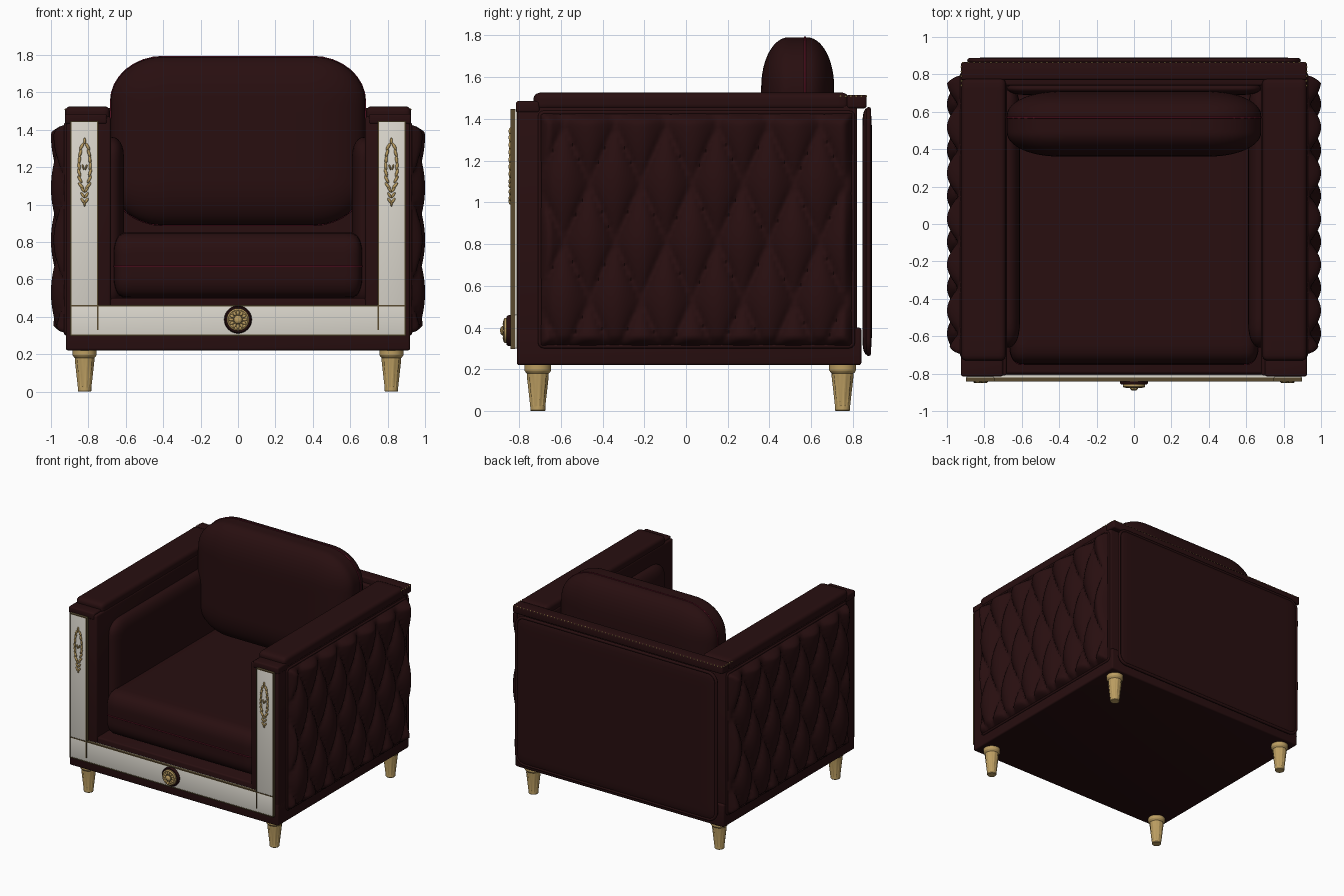
import bpy, bmesh, math
from mathutils import Vector, Matrix

if "Cube" in bpy.data.objects:
    bpy.data.objects.remove(bpy.data.objects["Cube"])


def material(name, rgb):
    m = bpy.data.materials.new(name)
    m.diffuse_color = (*rgb, 1)
    m.use_nodes = True
    m.node_tree.nodes["Principled BSDF"].inputs["Base Color"].default_value = m.diffuse_color
    return m


BURGUNDY = material("burgundy velvet", (0.021, 0.0045, 0.005))
CRIMSON = material("crimson piping", (0.09, 0.006, 0.016))
IVORY = material("ivory lacquer", (0.72, 0.69, 0.62))
GOLD = material("gold", (0.50, 0.34, 0.12))
BRONZE = material("dark bronze", (0.10, 0.07, 0.03))


def finish(name, bm, mat, mirror=False, angle=40):
    if mirror:  # add a copy on the other side of x = 0
        geo = bmesh.ops.duplicate(bm, geom=bm.verts[:] + bm.edges[:] + bm.faces[:])["geom"]
        for v in geo:
            if isinstance(v, bmesh.types.BMVert):
                v.co.x *= -1
        bmesh.ops.reverse_faces(bm, faces=[f for f in geo if isinstance(f, bmesh.types.BMFace)])
    me = bpy.data.meshes.new(name)
    bm.to_mesh(me)
    bm.free()
    ob = bpy.data.objects.new(name, me)
    bpy.context.collection.objects.link(ob)
    me.materials.append(mat)
    bpy.ops.object.select_all(action='DESELECT')
    ob.select_set(True)
    bpy.context.view_layer.objects.active = ob
    bpy.ops.object.shade_smooth_by_angle(angle=math.radians(angle))
    return ob


def add_box(bm, lo, hi):
    lo, hi = Vector(lo), Vector(hi)
    size = hi - lo
    bmesh.ops.create_cube(bm, size=1, matrix=Matrix.Translation((lo + hi) / 2) @ Matrix.Diagonal((*size, 1)))


def box(name, lo, hi, mat, bevel=0.012, mirror=False):
    bm = bmesh.new()
    add_box(bm, lo, hi)
    if bevel:
        bmesh.ops.bevel(bm, geom=bm.edges[:], offset=bevel, segments=3, profile=0.5, affect='EDGES')
    return finish(name, bm, mat, mirror)


def pillow(name, lo, hi, rad, mat=BURGUNDY, mirror=False, cuts=22):
    """Box with elliptical rounding, a separate radius on each axis."""
    bm = bmesh.new()
    bmesh.ops.create_cube(bm, size=2)
    bmesh.ops.subdivide_edges(bm, edges=bm.edges[:], cuts=cuts, use_grid_fill=True)
    for v in bm.verts:
        q, d = Vector(), Vector()
        for i in range(3):
            c, h = (lo[i] + hi[i]) / 2, (hi[i] - lo[i]) / 2
            p = math.sin(v.co[i] * math.pi / 2) * h
            inner = h - rad[i]
            k = max(-inner, min(inner, p))
            q[i], d[i] = c + k, (p - k) / rad[i]
        if d.length > 1e-6:
            d *= max(abs(t) for t in d) / d.length
        v.co = [q[i] + d[i] * rad[i] for i in range(3)]
    return finish(name, bm, mat, mirror, 60)


def round_rect(a0, a1, b0, b1, ra, rb, n=8):
    pts = []
    for ca, cb, s in ((a1 - ra, b1 - rb, 0), (a0 + ra, b1 - rb, 1), (a0 + ra, b0 + rb, 2), (a1 - ra, b0 + rb, 3)):
        for i in range(n + 1):
            t = (s + i / n) * math.pi / 2
            pts.append((ca + ra * math.cos(t), cb + rb * math.sin(t)))
    return pts


def piping(name, pts, r, mat):
    cu = bpy.data.curves.new(name, 'CURVE')
    cu.dimensions = '3D'
    cu.bevel_depth, cu.bevel_resolution = r, 2
    sp = cu.splines.new('POLY')
    sp.points.add(len(pts) - 1)
    for p, co in zip(sp.points, pts):
        p.co = (*co, 1)
    sp.use_cyclic_u = True
    ob = bpy.data.objects.new(name, cu)
    bpy.context.collection.objects.link(ob)
    cu.materials.append(mat)
    bpy.ops.object.select_all(action='DESELECT')
    ob.select_set(True)
    bpy.context.view_layer.objects.active = ob
    bpy.ops.object.convert(target='MESH')


def lathe(bm, profile, n, mat4, flute=0.0, fluted=()):
    rings = []
    for j, (r, z) in enumerate(profile):
        ring = []
        for i in range(n):
            k = r * (1 - flute * (i % 3 == 0)) if j in fluted else r
            t = 2 * math.pi * i / n
            ring.append(bm.verts.new(mat4 @ Vector((k * math.cos(t), k * math.sin(t), z))))
        rings.append(ring)
    for a, b in zip(rings, rings[1:]):
        for i in range(n):
            bm.faces.new((a[i], a[(i + 1) % n], b[(i + 1) % n], b[i]))
    bm.faces.new(rings[0][::-1])
    bm.faces.new(rings[-1])


# Frame: base, arms, back
box("base", (-0.92, -0.81, 0.22), (0.92, 0.84, 0.40), BURGUNDY)
box("seat_platform", (-0.70, -0.80, 0.38), (0.70, 0.78, 0.50), BURGUNDY)
box("arm", (0.68, -0.81, 0.23), (0.92, 0.82, 1.47), BURGUNDY, mirror=True)
box("arm_front_cap", (0.70, -0.815, 1.43), (0.925, -0.70, 1.485), BURGUNDY, mirror=True)
pillow("arm_top_pad", (0.685, -0.73, 1.44), (0.925, 0.78, 1.525), (0.03, 0.03, 0.03), mirror=True)
box("back_wall", (-0.70, 0.74, 0.30), (0.70, 0.82, 1.47), BURGUNDY)
box("back_top_rail", (-0.925, 0.77, 1.45), (0.925, 0.865, 1.515), BURGUNDY)
pillow("inner_back_pad", (-0.68, 0.69, 0.48), (0.68, 0.76, 1.42), (0.1, 0.035, 0.1))

# Back panel with rolled edge
pillow("back_panel", (-0.88, 0.845, 0.27), (0.88, 0.89, 1.45), (0.07, 0.02, 0.07))
piping("back_panel_piping", [(a, 0.875, b) for a, b in round_rect(-0.88, 0.88, 0.275, 1.445, 0.07, 0.07)], 0.012, BURGUNDY)

# Diamond tufted side panels
bm = bmesh.new()
NY, NZ, W, H = 96, 80, 0.245, 0.56
y0, y1, z0, z1 = -0.70, 0.80, 0.31, 1.43
grid = []
for j in range(NZ + 1):
    row = []
    for i in range(NY + 1):
        y, z = y0 + (y1 - y0) * i / NY, z0 + (z1 - z0) * j / NZ
        u, v = (y - 0.15) / W + (z - 1.37) / H, (y - 0.15) / W - (z - 1.37) / H
        edge = min(1, min(y - y0, y1 - y, z - z0, z1 - z) / 0.045) ** 0.6
        puff = abs(math.sin(math.pi * u) * math.sin(math.pi * v)) ** 0.5
        row.append(bm.verts.new((0.915 + edge * (0.025 + 0.06 * puff), y, z)))
    grid.append(row)
for a, b in zip(grid, grid[1:]):
    for i in range(NY):
        bm.faces.new((a[i], a[i + 1], b[i + 1], b[i]))
finish("tufted_side_panel", bm, BURGUNDY, True, 75)
for s in (-1, 1):
    piping("side_panel_piping", [(s * 0.92, a, b) for a, b in round_rect(y0, y1, z0, z1, 0.02, 0.02, 3)], 0.010, BURGUNDY)

# Cushions and their seams
pillow("inner_arm_pad", (0.61, -0.66, 0.45), (0.69, 0.74, 1.36), (0.06, 0.12, 0.10), mirror=True)
pillow("seat_cushion", (-0.665, -0.75, 0.50), (0.665, 0.70, 0.85), (0.06, 0.09, 0.11))
piping("seat_seam", [(a, b, 0.67) for a, b in round_rect(-0.662, 0.662, -0.749, 0.69, 0.06, 0.09)], 0.005, CRIMSON)
pillow("back_cushion", (-0.68, 0.36, 0.89), (0.68, 0.71, 1.79), (0.28, 0.13, 0.24), cuts=30)
piping("back_cushion_seam", [(a, 0.57, b) for a, b in round_rect(-0.68, 0.68, 0.89, 1.79, 0.28, 0.24)], 0.005, CRIMSON)

# Ivory front facing
box("front_post_panel", (0.75, -0.838, 0.46), (0.895, -0.805, 1.445), IVORY, 0.003, True)
box("front_rail_panel", (-0.895, -0.838, 0.30), (0.895, -0.805, 0.46), IVORY, 0.003)

# Bronze trim lines around the facing
bm = bmesh.new()
F, B, T = -0.841, -0.82, 0.004
for x, za in ((0.75, 0.33), (0.895, 0.30)):
    for s in (-1, 1):
        add_box(bm, (s * x - T, F, za), (s * x + T, B, 1.447))
for z in (0.30, 0.46):
    add_box(bm, (-0.897, F, z - T), (0.897, B, z + T))
for s in (-1, 1):
    add_box(bm, (s * 0.8225 - 0.0745, F, 1.441), (s * 0.8225 + 0.0745, B, 1.448))
finish("facing_trim", bm, BRONZE)

# Laurel ornaments on the posts
bm = bmesh.new()


def leaf(x, z, tilt, length=0.024, wide=0.009):
    m = Matrix.Translation((0.82 + x, -0.842, z)) @ Matrix.Rotation(tilt, 4, 'Y') @ Matrix.Diagonal((wide, 0.008, length, 1))
    bmesh.ops.create_icosphere(bm, subdivisions=2, radius=1, matrix=m)


for s in (-1, 1):
    for i in range(7):
        t = i / 6
        x = s * (0.010 + 0.020 * math.sin(math.pi * (0.15 + 0.75 * t)))
        leaf(x, 1.10 + 0.21 * t, s * (0.7 - 1.2 * t), 0.023, 0.008)
    for z in (1.02, 1.05, 1.08):
        leaf(s * 0.010, z, s * 0.6, 0.018, 0.007)
    leaf(s * 0.008, 1.20, s * 0.3, 0.016, 0.005)
leaf(0, 1.005, 0, 0.016, 0.006)
leaf(0, 1.34, 0, 0.018, 0.007)
finish("laurel_ornament", bm, GOLD, True)

# Round medallion on the front rail
face = Matrix.Translation((0, -0.835, 0.385)) @ Matrix.Rotation(math.pi / 2, 4, 'X')
bm = bmesh.new()
lathe(bm, [(0.074, 0), (0.074, 0.016), (0.068, 0.024), (0.058, 0.024)], 40, face)
finish("medallion_rim", bm, BURGUNDY)
bm = bmesh.new()
lathe(bm, [(0.060, 0.01), (0.060, 0.034), (0.052, 0.040), (0.040, 0.034), (0.026, 0.034)], 40, face)
lathe(bm, [(0.022, 0.03), (0.022, 0.046), (0.014, 0.054), (0.006, 0.055)], 24, face)
for k in range(12):
    t = k * math.pi / 6
    m = face @ Matrix.Rotation(t, 4, 'Z') @ Matrix.Translation((0.036, 0, 0.036)) @ Matrix.Diagonal((0.014, 0.008, 0.007, 1))
    bmesh.ops.create_icosphere(bm, subdivisions=2, radius=1, matrix=m)
finish("medallion", bm, GOLD)
bm = bmesh.new()
lathe(bm, [(0.029, 0.03), (0.029, 0.041), (0.024, 0.041)], 32, face)
finish("medallion_inner_ring", bm, BRONZE)

# Fluted tapered legs
bm = bmesh.new()
for y in (-0.71, 0.75):
    lathe(bm, [(0.033, 0), (0.036, 0.004), (0.036, 0.02), (0.037, 0.025), (0.053, 0.165), (0.052, 0.18),
               (0.058, 0.185), (0.064, 0.195), (0.064, 0.222)], 36, Matrix.Translation((0.82, y, 0)), 0.10, (3, 4))
finish("leg", bm, GOLD, True, 30)

# Gold nail heads along the top of the back
bm = bmesh.new()
spots = [(-0.915 + 0.03 * i, 0.862, 1.508) for i in range(62)]
spots += [(s * 0.922, 0.74 + 0.025 * i, 1.508) for i in range(5) for s in (-1, 1)]
for p in spots:
    bmesh.ops.create_icosphere(bm, subdivisions=1, radius=0.006, matrix=Matrix.Translation(p))
finish("nail_heads", bm, GOLD)
